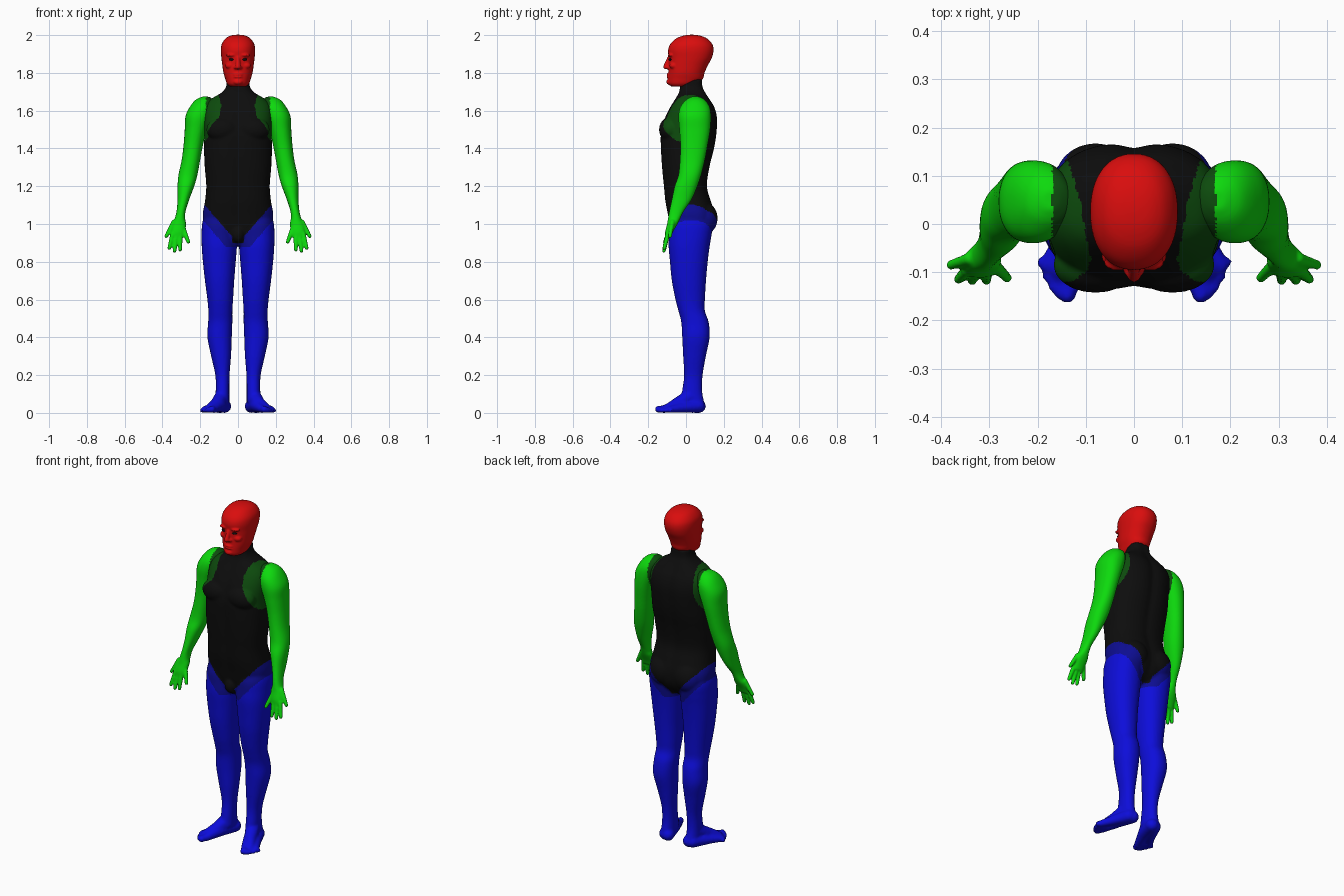
import bpy
import bmesh
from math import cos, sin, pi, exp, copysign
from mathutils import Vector, Matrix

default_cube = bpy.data.objects.get("Cube")
if default_cube:
    bpy.data.objects.remove(default_cube, do_unlink=True)


def make_material(name, colour):
    material = bpy.data.materials.new(name)
    material.use_nodes = True
    material.diffuse_color = (*colour, 1)
    shader = material.node_tree.nodes["Principled BSDF"]
    shader.inputs["Base Color"].default_value = (*colour, 1)
    shader.inputs["Roughness"].default_value = 0.8
    return material


RED = make_material("red", (0.7, 0.004, 0.004))
GREEN = make_material("bright green", (0.004, 0.7, 0.004))
DARK_GREEN = make_material("dark green", (0.004, 0.07, 0.004))
BLUE = make_material("bright blue", (0.004, 0.004, 0.7))
DARK_BLUE = make_material("dark blue", (0.004, 0.004, 0.28))
BLACK = make_material("black", (0.004, 0.004, 0.004))


def spline(rows, steps=5):
    """Smoothly interpolate between the rows of a table."""
    rows = [Vector(row) for row in rows]
    padded = [rows[0]] + rows + [rows[-1]]
    result = []
    for a, b, c, d in zip(padded, padded[1:], padded[2:], padded[3:]):
        for i in range(steps):
            t = i / steps
            result.append(b + (c - a) * (t / 2)
                          + (a * 2 - b * 5 + c * 4 - d) * (t * t / 2)
                          + (b * 3 - a - c * 3 + d) * (t ** 3 / 2))
    return result + [rows[-1]]


def loft(bm, rings, side=1, power=2.2, groove=0, count=48):
    """Stack rounded rings given as (x min, x max, y min, y max, z)."""
    loops = []
    for x0, x1, y0, y1, z in spline(rings):
        loop = []
        for i in range(count):
            angle = 2 * pi * i / count
            u, v = (copysign(abs(w) ** (2 / power), w) for w in (cos(angle), sin(angle)))
            x = (x0 + x1 + (x1 - x0) * u) / 2
            y = (y0 + y1 + (y1 - y0) * v) / 2
            if groove:
                y *= 1 - groove * exp(-(x / 0.03) ** 2)
            loop.append(bm.verts.new((x * side, y, z)))
        loops.append(loop)
    for low, high in zip(loops, loops[1:]):
        for i in range(count):
            j = (i + 1) % count
            bm.faces.new((low[i], low[j], high[j], high[i]))
    bm.faces.new(loops[0][::-1])
    bm.faces.new(loops[-1])


def blob(bm, centre, radii):
    matrix = Matrix.Translation(centre) @ Matrix.Diagonal((*radii, 1))
    bmesh.ops.create_icosphere(bm, subdivisions=3, radius=1, matrix=matrix)


def tube(bm, points, side=1):
    """Sweep a ball along points given as (x, y, z, radius)."""
    for a, b in zip(points, points[1:]):
        a, b = Vector(a), Vector(b)
        steps = max(2, int((b - a).xyz.length / (min(a.w, b.w) * 0.3)))
        for i in range(steps + 1):
            x, y, z, r = a.lerp(b, i / steps)
            matrix = Matrix.Translation((x * side, y, z))
            bmesh.ops.create_icosphere(bm, subdivisions=2, radius=r, matrix=matrix)


def finish(name, bm, materials, rule=None, voxel=0.0, smoothing=4):
    """Fuse the pieces into one smooth skin and colour its faces by the rule."""
    bmesh.ops.recalc_face_normals(bm, faces=bm.faces)
    mesh = bpy.data.meshes.new(name)
    bm.to_mesh(mesh)
    bm.free()
    obj = bpy.data.objects.new(name, mesh)
    bpy.context.collection.objects.link(obj)
    if voxel:
        remesh = obj.modifiers.new("fuse", "REMESH")
        remesh.mode = "VOXEL"
        remesh.voxel_size = voxel
        smooth = obj.modifiers.new("relax", "SMOOTH")
        smooth.factor = 0.5
        smooth.iterations = smoothing
        bpy.context.view_layer.update()
        graph = bpy.context.evaluated_depsgraph_get()
        mesh = bpy.data.meshes.new_from_object(obj.evaluated_get(graph))
        obj.modifiers.clear()
        obj.data = mesh
        mesh.name = name
    mesh.materials.clear()
    for material in materials:
        mesh.materials.append(material)
    for vertex in mesh.vertices:
        vertex.co.z = max(vertex.co.z, 0)
    for face in mesh.polygons:
        face.use_smooth = True
        face.material_index = materials.index(rule(face.center)) if rule else 0
    return obj


# Torso: (half width, front, back, height)
TORSO = [(.04, -.05, .05, .885), (.1, -.07, .11, .92), (.17, -.085, .15, .98),
         (.186, -.098, .155, 1.05), (.175, -.112, .135, 1.12), (.168, -.12, .114, 1.2),
         (.176, -.13, .127, 1.3), (.18, -.136, .152, 1.4), (.178, -.136, .165, 1.48),
         (.182, -.115, .168, 1.56), (.175, -.085, .153, 1.62), (.145, -.06, .128, 1.66),
         (.088, -.04, .107, 1.695), (.064, -.034, .093, 1.725), (.058, -.025, .09, 1.765)]
body = bmesh.new()
loft(body, [(-w, w, front, back, z) for w, front, back, z in TORSO], power=2.5, groove=.07)
blob(body, (0, -.065, .945), (.034, .034, .045))

# Leg, from hip to ankle
LEG = [(.04, .175, -.06, .11, 1.06), (.015, .19, -.085, .14, 1), (.008, .193, -.09, .135, .94),
       (.006, .192, -.092, .125, .88), (.012, .186, -.085, .115, .8),
       (.02, .175, -.075, .106, .7), (.026, .162, -.056, .1, .6), (.03, .157, -.04, .1, .54),
       (.03, .158, -.025, .12, .48), (.033, .162, -.02, .125, .4),
       (.037, .142, -.015, .105, .3), (.045, .12, -.01, .088, .2),
       (.046, .118, -.02, .085, .12), (.045, .12, -.03, .095, .06)]
for side in (1, -1):
    blob(body, (side * .08, -.085, 1.5), (.088, .058, .065))
    blob(body, (side * .08, .09, 1.03), (.085, .078, .09))
    loft(body, LEG, side)
    # Foot: inner edge, outer edge and instep, turned outward
    tube(body, [(.07, .07, .035, .036), (.1, -.03, .04, .037), (.128, -.12, .02, .021)], side)
    tube(body, [(.09, .065, .035, .036), (.135, -.02, .027, .027), (.178, -.085, .018, .018)], side)
    tube(body, [(.085, .02, .085, .04), (.11, -.04, .05, .036), (.148, -.095, .025, .025)], side)
    for i in range(5):
        t = i / 4
        r = .012 + .007 * (1 - t) ** 2
        tube(body, [(.128 + .05 * t, -.112 + .035 * t, r + .004, r),
                    (.138 + .054 * t, -.146 + .066 * t * t, r, r)], side)


def body_colour(p):
    x = abs(p.x)
    shoulder = (Vector((x, p.y, p.z)) - Vector((.22, 0, 1.58))).length
    if shoulder < .155:
        return DARK_GREEN
    hip_line = min(.92 + 1.15 * (x - .02), 1.11)
    if p.z > hip_line or (x < .03 and p.z > .9):
        return BLACK
    return DARK_BLUE if p.z > max(hip_line - .09, .88) else BLUE


finish("torso_and_legs", body, [BLACK, DARK_GREEN, DARK_BLUE, BLUE], body_colour, .007)

# Arm, from shoulder through palm
ARM = [(.155, .19, .03, .07, 1.674), (.13, .225, 0, .1, 1.657), (.13, .255, -.03, .125, 1.62),
       (.14, .278, -.04, .132, 1.57), (.165, .282, -.035, .128, 1.5),
       (.185, .288, -.03, .115, 1.42), (.2, .298, -.032, .1, 1.34),
       (.215, .315, -.04, .08, 1.26), (.232, .32, -.06, .06, 1.2), (.258, .32, -.075, .03, 1.13),
       (.277, .325, -.088, -.01, 1.07), (.28, .335, -.095, -.03, 1.03),
       (.275, .35, -.1, -.045, 1), (.28, .355, -.11, -.068, .96), (.288, .353, -.112, -.082, .93)]
# Digits: (knuckle, tip), fanned from the outer side to the inner side
DIGITS = [((.34, -.072, 1.01), (.38, -.085, .935)), ((.345, -.095, .95), (.364, -.115, .872)),
          ((.326, -.097, .945), (.336, -.117, .858)), ((.306, -.097, .945), (.306, -.117, .864)),
          ((.289, -.085, .975), (.263, -.112, .905))]


def arm_colour(p):
    return DARK_GREEN if abs(p.x) < .17 and p.z > 1.4 else GREEN


for side, label in ((1, "left"), (-1, "right")):
    arm = bmesh.new()
    loft(arm, ARM, side)
    for knuckle, tip in DIGITS:
        tube(arm, [(*knuckle, .0135), (*tip, .0105)], side)
    finish(label + "_arm", arm, [GREEN, DARK_GREEN], arm_colour, .005, 3)

# Head: (half width, front, back, height)
HEAD = [(.042, -.078, .03, 1.728), (.058, -.093, .06, 1.742), (.068, -.095, .09, 1.77),
        (.077, -.093, .098, 1.8), (.083, -.092, .116, 1.84), (.088, -.092, .137, 1.88),
        (.091, -.095, .146, 1.92), (.086, -.083, .139, 1.953), (.066, -.052, .112, 1.982),
        (.04, -.015, .075, 1.997), (.012, .02, .042, 2.002)]
head = bmesh.new()
loft(head, [(-w, w, front, back, z) for w, front, back, z in HEAD])
# Nose, lips and chin
tube(head, [(0, -.09, 1.88, .01), (0, -.107, 1.832, .0145)])
for z in (1.792, 1.779):
    blob(head, (0, -.09, z), (.025, .014, .006))
blob(head, (0, -.085, 1.752), (.026, .02, .016))
for side in (1, -1):
    # Nostril, brow and cheek
    blob(head, (side * .013, -.096, 1.828), (.009, .012, .009))
    blob(head, (side * .034, -.08, 1.894), (.03, .017, .009))
    blob(head, (side * .043, -.066, 1.838), (.025, .022, .018))
finish("head", head, [RED], voxel=.005, smoothing=3)

# Eyes
for side, label in ((1, "left"), (-1, "right")):
    eye = bmesh.new()
    blob(eye, (side * .034, -.082, 1.871), (.015, .01, .007))
    finish(label + "_eye", eye, [BLACK])
